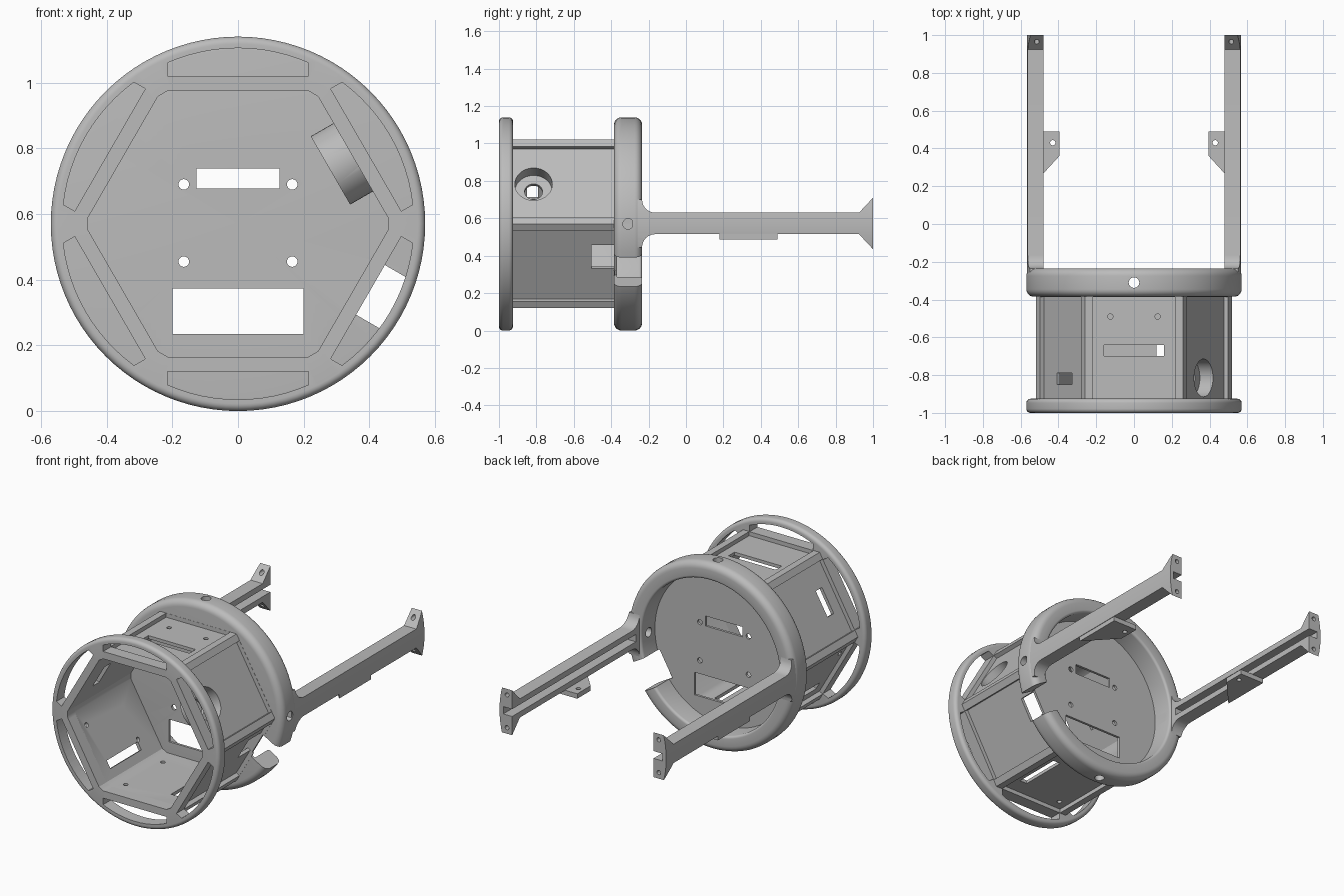
import bpy, bmesh
from math import radians, sin, cos, pi, sqrt, asin
from mathutils import Matrix, Vector

if "Cube" in bpy.data.objects:
    bpy.data.objects.remove(bpy.data.objects["Cube"])

CZ = 0.57            # height of the long axis
R = 0.57             # outer radius

grey = bpy.data.materials.new("plain grey")
grey.use_nodes = True
grey.diffuse_color = (0.5, 0.5, 0.5, 1)
grey.node_tree.nodes["Principled BSDF"].inputs["Base Color"].default_value = (0.5, 0.5, 0.5, 1)


def finish(bm, name):
    bmesh.ops.recalc_face_normals(bm, faces=bm.faces)
    me = bpy.data.meshes.new(name)
    bm.to_mesh(me)
    bm.free()
    me.materials.append(grey)
    ob = bpy.data.objects.new(name, me)
    bpy.context.collection.objects.link(ob)
    return ob


def frame(angle):
    """Local x points outward at this angle, local z runs along the side."""
    return Matrix.Translation((0, 0, CZ)) @ Matrix.Rotation(-radians(angle), 4, 'Y')


def prism(points, push, matrix=Matrix(), name="cutter"):
    bm = bmesh.new()
    face = bm.faces.new([bm.verts.new(p) for p in points])
    out = bmesh.ops.extrude_face_region(bm, geom=[face])
    moved = [v for v in out["geom"] if isinstance(v, bmesh.types.BMVert)]
    bmesh.ops.translate(bm, verts=moved, vec=push)
    bm.transform(matrix)
    return finish(bm, name)


def box(angle, n, t, y):
    pts = [(n[0], y[0], t[0]), (n[1], y[0], t[0]), (n[1], y[0], t[1]), (n[0], y[0], t[1])]
    return prism(pts, (0, y[1] - y[0], 0), frame(angle))


def hole(angle, r, n, t, y, sides=32):
    """Cylinder pointing outward."""
    pts = [(n[0], y + r * cos(2 * pi * i / sides), t + r * sin(2 * pi * i / sides)) for i in range(sides)]
    return prism(pts, (n[1] - n[0], 0, 0), frame(angle))


def hole_y(r, x, z, y, sides=24):
    """Cylinder along the long axis."""
    pts = [(x + r * cos(2 * pi * i / sides), y[0], z + r * sin(2 * pi * i / sides)) for i in range(sides)]
    return prism(pts, (0, y[1] - y[0], 0))


def lathe(profile, name, steps=96):
    bm = bmesh.new()
    vs = [bm.verts.new((r, y, 0)) for r, y in profile]
    es = [bm.edges.new((vs[i], vs[(i + 1) % len(vs)])) for i in range(len(vs))]
    bmesh.ops.spin(bm, geom=vs + es, cent=(0, 0, 0), axis=(0, 1, 0), angle=2 * pi, steps=steps)
    bmesh.ops.remove_doubles(bm, verts=bm.verts, dist=1e-5)
    lonely = [e for e in bm.edges if not e.link_faces]
    bmesh.ops.delete(bm, geom=lonely, context='EDGES')
    bm.transform(Matrix.Translation((0, 0, CZ)))
    return finish(bm, name)


def arc(cx, cy, r, a0, a1, n=6):
    return [(cx + r * cos(radians(a0 + (a1 - a0) * i / n)),
             cy + r * sin(radians(a0 + (a1 - a0) * i / n))) for i in range(n + 1)]


def combine(ob, tools, op='DIFFERENCE'):
    for c in tools:
        m = ob.modifiers.new("bool", 'BOOLEAN')
        m.operation, m.object, m.solver = op, c, 'EXACT'
    bpy.context.view_layer.update()
    dg = bpy.context.evaluated_depsgraph_get()
    me = bpy.data.meshes.new_from_object(ob.evaluated_get(dg))
    ob.modifiers.clear()
    ob.data = me
    for c in tools:
        bpy.data.objects.remove(c)


SIDES = [30 + 60 * i for i in range(6)]


def chamfered_hex(y0, y1):
    """Hexagonal bore with clipped corners."""
    flat, half = 0.405, 0.214
    pts = []
    for a in SIDES:
        m = frame(a)
        pts += [m @ Vector((flat, y0, s * half)) for s in (-1, 1)]
    return prism(pts, (0, y1 - y0, 0))


# Front ring with hexagonal opening and six arched slots
b = 0.022
ring = [(0.3, -1)] + arc(R - b, -1 + b, b, -90, 0) + arc(R - b, -0.925 - b, b, 0, 90) + [(0.3, -0.925)]
front_ring = lathe(ring, "front_ring")
cuts = [chamfered_hex(-1.1, -0.8)]
sweep = asin(0.215 / 0.535)
for a in SIDES:
    pts = [(0.45, -1.1, -0.215)]
    for i in range(13):
        g = -sweep + 2 * sweep * i / 12
        pts.append((0.535 * cos(g), -1.1, 0.535 * sin(g)))
    pts.append((0.45, -1.1, 0.215))
    cuts.append(prism(pts, (0, 0.3, 0), frame(a)))
combine(front_ring, cuts)

# Hexagonal body: recessed panels between corner ribs
corner = 0.45 * 2 / sqrt(3)
hexagon = [(corner * cos(radians(60 * i)), -0.93, CZ + corner * sin(radians(60 * i))) for i in range(6)]
body = prism(hexagon, (0, 0.55, 0), name="hex_body")
combine(body, [box(a, (0.425, 0.6), (-0.218, 0.218), (-0.924, -0.386)) for a in SIDES]
        + [chamfered_hex(-1.1, -0.2)])

# Round socket in the upper left panel
combine(body, [hole(30, 0.12, (0.325, 0.415), 0, -0.815, 48)], 'UNION')
cuts = [hole(30, 0.1, (0.345, 0.6), 0, -0.815, 48), hole(30, 0.048, (0.2, 0.5), 0, -0.815)]

# Windows and screw holes in the panels
wall = (0.38, 0.5)
cuts += [box(90, wall, (-0.16, 0.16), (-0.70, -0.64)),
         box(150, wall, (-0.08, 0.08), (-0.85, -0.79)),
         box(210, wall, (0.11, 0.16), (-0.85, -0.55)),
         box(270, wall, (0.12, 0.17), (-0.82, -0.52)),
         box(-30, wall, (-0.03, 0.115), (-0.505, -0.37))]
screws = [(90, 0.125, -0.49), (90, -0.125, -0.49), (150, 0.17, -0.655), (150, -0.17, -0.655),
          (210, -0.12, -0.88), (210, -0.1, -0.54), (210, 0.1, -0.54),
          (270, -0.16, -0.86), (270, -0.16, -0.5)]
cuts += [hole(a, 0.014, wall, t, y, 16) for a, t, y in screws]
combine(body, cuts)

# Rear cup with rounded rim and thin floor
b = 0.04
cup_profile = ([(0, -0.385)] + arc(R - b, -0.385 + b, b, -90, 0) + arc(R - b, -0.235 - b, b, 0, 90)
               + arc(0.485, -0.25, 0.015, 90, 180, 4) + [(0.47, -0.37), (0, -0.37)])
cup = lathe(cup_profile, "rear_cup")
cuts = [box(-30, (0.44, 0.8), (-0.06, 0.115), (-0.6, -0.1))]
cuts += [hole(a, 0.028, (0.4, 0.7), 0, -0.31) for a in (0, 90, 180, 270)]
through = (-0.5, -0.3)
cuts += [hole_y(0.016, sx * 0.165, z, through) for sx in (-1, 1) for z in (0.69, 0.455)]
cuts += [box(90, (0.107, 0.168), (-0.126, 0.126), through),
         box(90, (-0.335, -0.197), (-0.2, 0.2), through)]
combine(cup, cuts)

# Long arms: filleted root, flared end, inner groove
f = 0.07
upper = [(-0.29, 0.70)] + arc(-0.235 + f, 0.63 + f, f, 180, 270) + [(0.925, 0.63), (1, 0.71)]
lower = [(y, 1.145 - z) for y, z in reversed(upper)]
arm = prism([(0.48, y, z) for y, z in upper + lower], (0.1, 0, 0), name="long_arms")
combine(arm, [lathe([(0, -2), (0.566, -2), (0.566, 2), (0, 2)], "envelope")], 'INTERSECT')
combine(arm, [box(0, (0.4, 0.54), (-0.02, 0.025), (-0.2, 1.1)),
              hole_y(0.013, 0.515, 0.673, (0.8, 1.1)),
              hole_y(0.013, 0.515, 0.472, (0.8, 1.1))])

# Side tabs under the arms
outline = [(0.56, 0.18), (0.395, 0.36), (0.395, 0.49), (0.56, 0.49)]
tab = prism([(x, y, 0.487) for x, y in outline], (0, 0, 0.03), name="arm_tabs")
screw = prism([(0.43 + 0.014 * cos(i * pi / 8), 0.43 + 0.014 * sin(i * pi / 8), 0.4) for i in range(16)],
              (0, 0, 0.2))
combine(tab, [screw])

for ob in (arm, tab):
    m = ob.modifiers.new("mirror", 'MIRROR')
    m.use_mirror_merge = False

# Smooth the round surfaces, keep edges crisp
for ob in (front_ring, body, cup, arm, tab):
    bpy.ops.object.select_all(action='DESELECT')
    ob.select_set(True)
    bpy.context.view_layer.objects.active = ob
    bpy.ops.object.shade_smooth_by_angle(angle=radians(30))
